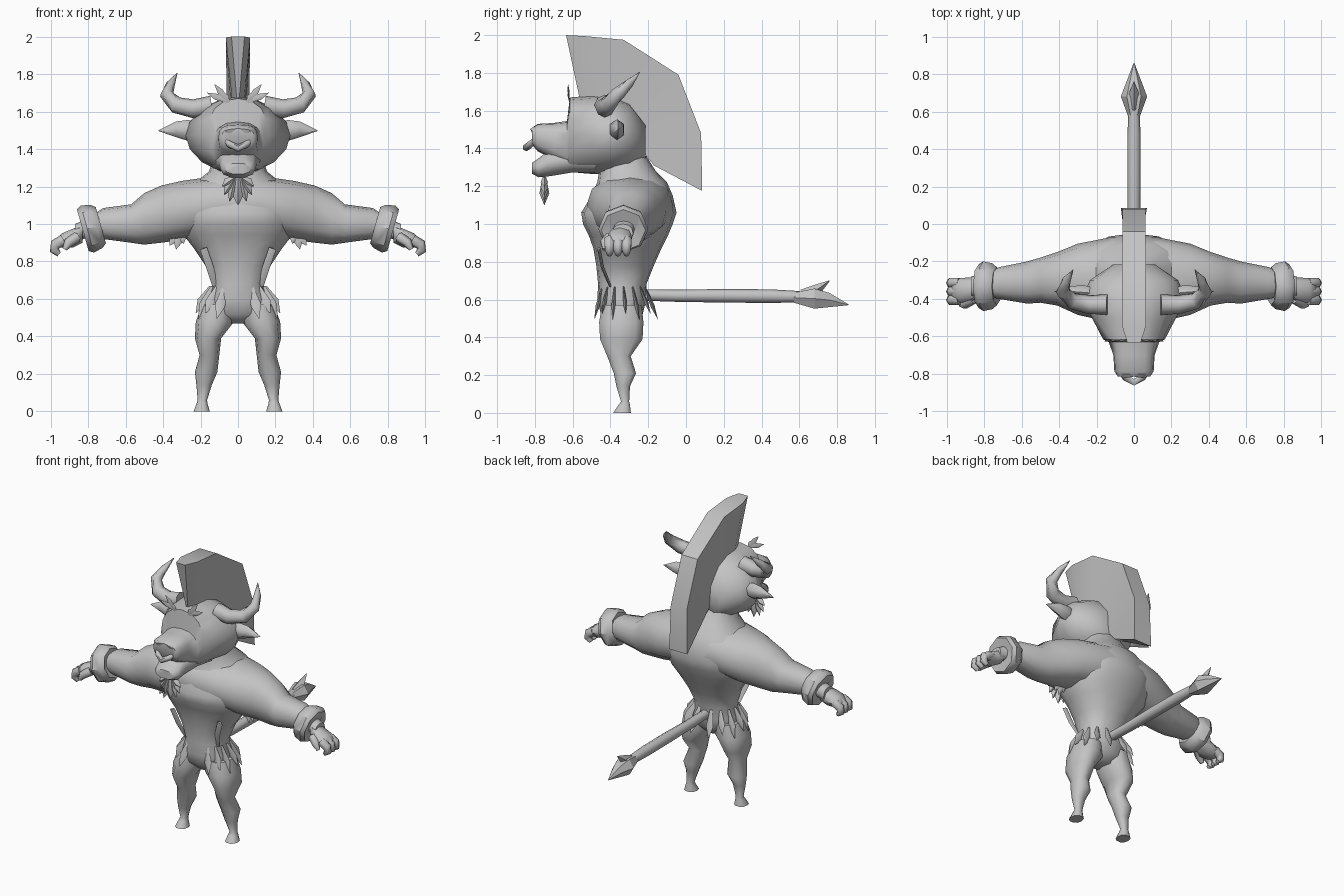
import bpy, bmesh, math
from mathutils import Vector

grey = bpy.data.materials.new("clay_grey")
grey.diffuse_color = (0.55, 0.55, 0.55, 1)


def skin(name, ring_sets, mirror=False, angle=40):
    """Bridge lists of equal-sized rings into closed bodies within one object."""
    bm = bmesh.new()
    for rings in ring_sets:
        vs = [[bm.verts.new(p) for p in r] for r in rings]
        n = len(vs[0])
        for a, b in zip(vs, vs[1:]):
            for i in range(n):
                j = (i + 1) % n
                bm.faces.new((a[i], a[j], b[j], b[i]))
        bm.faces.new(vs[0][::-1])
        bm.faces.new(vs[-1])
    bmesh.ops.recalc_face_normals(bm, faces=bm.faces)
    me = bpy.data.meshes.new(name)
    bm.to_mesh(me)
    bm.free()
    me.materials.append(grey)
    ob = bpy.data.objects.new(name, me)
    bpy.context.collection.objects.link(ob)
    if mirror:
        ob.modifiers.new("mirror", "MIRROR").use_mirror_merge = False
    bpy.ops.object.select_all(action='DESELECT')
    ob.select_set(True)
    bpy.context.view_layer.objects.active = ob
    bpy.ops.object.shade_smooth_by_angle(angle=math.radians(angle))
    return ob


def loft(name, axis, rows, n=12, mirror=False, power=2.3, angle=55):
    """Rows: position on the axis, bounds on the other two axes, optional squareness."""
    rings = []
    for t, a0, a1, b0, b1, *sq in rows:
        e = 2 / (sq[0] if sq else power)
        ring = []
        for i in range(n):
            w = 2 * math.pi * i / n
            c, s = math.cos(w), math.sin(w)
            c = math.copysign(abs(c) ** e, c)
            s = math.copysign(abs(s) ** e, s)
            p = [(a0 + a1) / 2 + c * (a1 - a0) / 2, (b0 + b1) / 2 + s * (b1 - b0) / 2]
            p.insert(axis, t)
            ring.append(p)
        rings.append(ring)
    return skin(name, [rings], mirror, angle)


def tubes(name, paths, n=6, mirror=False, flat=1.0, angle=62):
    """Paths of (x, y, z, radius); flat squeezes the second radius."""
    sets = []
    for path in paths:
        pts = [Vector(p[:3]) for p in path]
        rings = []
        for k, p in enumerate(pts):
            d = (pts[min(k + 1, len(pts) - 1)] - pts[max(k - 1, 0)]).normalized()
            ref = Vector((0, 1, 0)) if abs(d.y) < 0.8 else Vector((0, 0, 1))
            u = d.cross(ref).normalized()
            v = u.cross(d)
            r = path[k][3]
            rings.append([p + u * r * math.cos(2 * math.pi * i / n)
                          + v * r * flat * math.sin(2 * math.pi * i / n) for i in range(n)])
        sets.append(rings)
    return skin(name, sets, mirror, angle)


def feather(base, tip, w):
    """Leaf-shaped path, widest past the middle."""
    b, t = Vector(base), Vector(tip)
    return [(*b, w * 0.35), (*b.lerp(t, 0.58), w), (*t, 0.001)]


# Torso, hips to neck, flaring into the back muscles
loft("torso", 2, [
    (.47, -.06, .06, -.40, -.27), (.52, -.16, .16, -.45, -.23), (.60, -.165, .165, -.47, -.21),
    (.68, -.135, .135, -.465, -.21), (.78, -.175, .175, -.475, -.17), (.87, -.235, .235, -.49, -.13),
    (.94, -.29, .29, -.515, -.095), (1.0, -.31, .31, -.545, -.07), (1.06, -.31, .31, -.555, -.05),
    (1.15, -.29, .29, -.50, -.07), (1.22, -.23, .23, -.47, -.10), (1.28, -.155, .155, -.46, -.16),
    (1.36, -.13, .13, -.46, -.21)], 16)

# Shoulders and both arms in one sweep
arm = [(.12, -.525, -.07, .95, 1.255), (.30, -.485, -.105, .915, 1.23), (.41, -.435, -.15, .90, 1.205),
       (.50, -.42, -.18, .89, 1.165), (.57, -.425, -.20, .90, 1.105), (.72, -.40, -.23, .92, 1.085),
       (.80, -.38, -.27, .93, 1.03), (.87, -.39, -.28, .90, 1.0)]
loft("arms", 0, [(-r[0], *r[1:]) for r in arm[::-1]] + arm, 12)

# Bracelets: faceted cuffs tilted along the forearm
ax = Vector((.963, 0, -.27))
mid = Vector((.78, -.332, .98))
cuff = [(-.03, .07), (-.05, .10), (-.025, .12), (.025, .13), (.05, .115), (.03, .07)]
tubes("bracelet", [[(*(mid + ax * t), r) for t, r in cuff]], 8, True, 1.02, 40)

# Hands with three curled fingers and a thumb
loft("palm", 0, [(.83, -.39, -.285, .90, 1.0), (.88, -.42, -.285, .875, .975),
                 (.94, -.42, -.29, .875, .95), (.97, -.40, -.30, .875, .92)], 8, True)
tubes("finger", [[(.93, y, .915, .03), (.975, y, .89, .03), (.98, y, .86, .025), (.955, y, .838, .014)]
                 for y in (-.405, -.36, -.315)]
      + [[(.86, -.40, .93, .03), (.905, -.43, .90, .026), (.925, -.43, .865, .013)]], 6, True)

# Legs with hooves
loft("leg", 2, [
    (.57, .02, .19, -.45, -.23), (.48, .02, .225, -.465, -.22), (.39, .09, .23, -.46, -.225),
    (.30, .10, .205, -.42, -.29), (.21, .11, .23, -.385, -.262), (.14, .14, .222, -.37, -.295),
    (.06, .165, .215, -.345, -.30), (.04, .162, .222, -.36, -.295), (0, .15, .237, -.387, -.29)], 10, True)

# Feather skirt around the hips, open at front centre
skirt = []
for k, deg in enumerate((30, 50, 70, 92, 115, 138, 162)):
    s, c = math.sin(math.radians(deg)), math.cos(math.radians(deg))
    skirt.append(feather((.145 * s, -.335 - .125 * c, .665),
                         (.225 * s, -.325 - .185 * c, .495 + .03 * (k % 2)), .028))
tubes("skirt_feather", skirt, 4, True, .4)

# Waist straps and armpit tufts
tubes("waist_strap", [[(.185, -.462, .87, .02), (.15, -.443, .77, .02), (.122, -.40, .67, .015)]], 4, True, .4)
tubes("armpit_tuft", [feather((.31, -.34, .97), (x, -.35, z), .026)
                      for x, z in ((.29, .895), (.33, .865), (.365, .885), (.39, .92))], 4, True, .6)

# Head with boxy muzzle and wide-cheeked skull, and separate lower jaw
loft("head", 1, [(y, -w, w, lo, hi, sq) for y, w, lo, hi, sq in (
    (-.815, .085, 1.42, 1.51, 3), (-.785, .105, 1.385, 1.53, 3), (-.70, .11, 1.34, 1.535, 3),
    (-.63, .135, 1.285, 1.545, 2.5), (-.615, .165, 1.275, 1.67, 2.3), (-.50, .225, 1.265, 1.68, 2),
    (-.40, .28, 1.265, 1.68, 1.85), (-.30, .235, 1.28, 1.64, 1.9), (-.215, .11, 1.33, 1.53, 2))], 16)
loft("jaw", 1, [(y, -w, w, lo, hi) for y, w, lo, hi in (
    (-.815, .07, 1.265, 1.325), (-.78, .095, 1.245, 1.35), (-.72, .10, 1.25, 1.40),
    (-.60, .125, 1.27, 1.42), (-.48, .16, 1.27, 1.42))], 10)

# Nose ring, nostril ridges
tubes("nose_ring", [[(-.08, -.78, 1.46, .012), (-.045, -.82, 1.425, .018), (0, -.845, 1.405, .02),
                     (.045, -.82, 1.425, .018), (.08, -.78, 1.46, .012)]], 6)
tubes("nostril_ridge", [[(.0, -.80, 1.505, .015), (.05, -.805, 1.50, .02), (.095, -.78, 1.45, .01)]], 5, True)

# Hanging beard
tubes("beard", [feather((0, -.75, 1.25), (0, -.75, 1.10), .035)]
      + [feather((s * .015, -.75, 1.25), (s * x, -.75, z), .026)
         for s in (-1, 1) for x, z in ((.045, 1.12), (.075, 1.155), (.085, 1.20))], 4, False, .75)

# Horns and ears
tubes("horn", [[(.14, -.43, 1.63, .055), (.24, -.43, 1.615, .05), (.33, -.41, 1.635, .045),
                (.38, -.36, 1.69, .037), (.36, -.30, 1.745, .024), (.325, -.245, 1.805, .002)]], 8, True)
tubes("ear", [[(.21, -.37, 1.50, .04), (.27, -.365, 1.50, .055), (.33, -.36, 1.505, .042),
               (.425, -.36, 1.498, .002)]], 6, True, .8)

# Brow feathers
tubes("brow_feather", [feather((.05, -.618, 1.65), (x, -.625, z), .017)
                       for x, z in ((.075, 1.70), (.125, 1.745), (.165, 1.70))], 4, True, .3)

# Fan crest: (outer y, z, half width, inner y, z, half width)
crest = [(-.635, 2.0, .035, -.56, 1.65, .005), (-.54, 1.995, .065, -.49, 1.64, .03),
         (-.33, 1.975, .065, -.38, 1.60, .035), (-.04, 1.79, .062, -.26, 1.50, .035),
         (.08, 1.48, .062, -.24, 1.40, .03), (.086, 1.175, .07, -.17, 1.31, .015)]
skin("crest", [[[(-w, y, z), (w, y, z), (v, b, c), (-v, b, c)] for y, z, w, b, c, v in crest]], False, 30)

# Tail with barbed spade tip
tubes("tail", [[(0, -.25, .625, .03), (0, -.05, .62, .032), (0, .2, .62, .036),
                (0, .45, .618, .036), (0, .60, .615, .03)]], 8)
loft("tail_tip", 1, [(.57, -.03, .03, .58, .64), (.68, -.07, .07, .545, .665),
                     (.76, -.04, .04, .555, .64), (.86, -.002, .002, .57, .575)], 6, angle=30)
tubes("tail_barb", [[(0, .62, .62, .035), (0, .69, .65, .03), (0, .76, .70, .002)]], 4)
